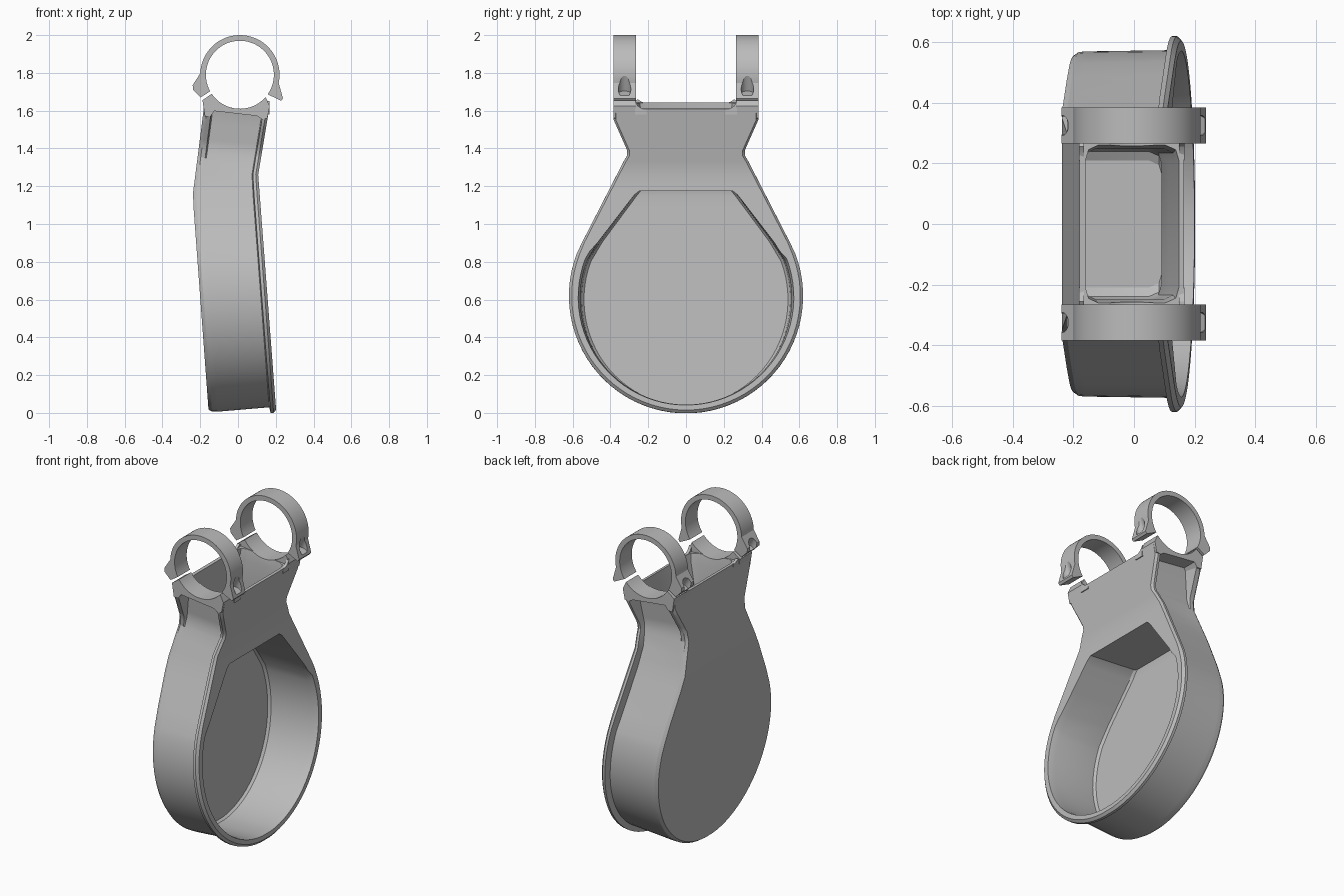
import bpy, bmesh, math
from mathutils import Vector

if "Cube" in bpy.data.objects:
    bpy.data.objects.remove(bpy.data.objects["Cube"])

grey = bpy.data.materials.new("mid grey")
grey.use_nodes = True
grey.diffuse_color = (0.5, 0.5, 0.5, 1)
grey.node_tree.nodes["Principled BSDF"].inputs["Base Color"].default_value = (0.5, 0.5, 0.5, 1)

BACK = [(0, -0.155), (1.15, -0.24), (1.62, -0.18)]      # height, x of the closed side
FRONT = [(0, 0.203), (1.26, 0.107), (1.62, 0.167)]      # height, x of the open side
LEVELS = [0.9, 1.0, 1.08, 1.15, 1.2, 1.26, 1.33, 1.36, 1.39, 1.42, 1.5, 1.55, 1.595, 1.61]
RIM = [(0.85, 0.577), (1.33, 0.33), (1.36, 0.312), (1.39, 0.312), (1.42, 0.325), (1.55, 0.383), (1.61, 0.383)]
SIDE = [(0.85, 0.512), (1.15, 0.362), (1.33, 0.288), (1.39, 0.276), (1.55, 0.29), (1.595, 0.3), (1.61, 0.383)]
PLATE = [(0.85, 0.512), (1.15, 0.362), (1.33, 0.29), (1.39, 0.296), (1.55, 0.383), (1.61, 0.383)]
CENTRE = Vector((0.01, 0, 1.79))


def interp(table, z):
    for (z0, v0), (z1, v1) in zip(table, table[1:]):
        if z <= z1:
            return v0 + (v1 - v0) * max(0, (z - z0) / (z1 - z0))
    return table[-1][1]


def place(y, z, t):
    """Map an outline point at depth t (0 closed side, 1 open side) into the leaning body."""
    z += (1 - t) * (0.04 * z - 0.03)
    a, b = interp(BACK, z), interp(FRONT, z)
    return (a + (b - a) * t, y, z)


def rows(radius, centre, neck, inset=0, levels=LEVELS):
    """Half widths and heights: a round bowl below, a tapering neck above."""
    out = []
    for i in range(25):
        a = math.radians(4 + 107 * i / 24)
        out.append((radius * math.sin(a), centre - radius * math.cos(a)))
    return out + [(interp(neck, z) - inset, z) for z in levels]


def finish(name, bm):
    bmesh.ops.recalc_face_normals(bm, faces=bm.faces)
    me = bpy.data.meshes.new(name)
    bm.to_mesh(me)
    bm.free()
    me.materials.append(grey)
    ob = bpy.data.objects.new(name, me)
    bpy.context.collection.objects.link(ob)
    return ob


def layered(name, layers):
    """Solid lofted across its depth, capped with strips that follow the bend."""
    bm = bmesh.new()
    loops = []
    for t, rs in layers:
        right = [bm.verts.new(place(w, z, t)) for w, z in rs]
        left = [bm.verts.new(place(-w, z, t)) for w, z in rs]
        loops.append(right + left[::-1])
    n = len(loops[0])
    for a, b in zip(loops, loops[1:]):
        for i in range(n):
            j = (i + 1) % n
            bm.faces.new((a[i], a[j], b[j], b[i]))
    for lp in (loops[0], loops[-1]):
        for i in range(n // 2 - 1):
            bm.faces.new((lp[i], lp[i + 1], lp[n - 2 - i], lp[n - 1 - i]))
    return finish(name, bm)


def prism(name, profile, y0, y1):
    """Extrude an x-z profile along y."""
    bm = bmesh.new()
    face = bm.faces.new([bm.verts.new((x, y0, z)) for x, z in profile])
    new = bmesh.ops.extrude_face_region(bm, geom=[face])["geom"]
    verts = [v for v in new if isinstance(v, bmesh.types.BMVert)]
    bmesh.ops.translate(bm, verts=verts, vec=(0, y1 - y0, 0))
    return finish(name, bm)


def rod(name, start, direction, radius, length):
    bm = bmesh.new()
    bmesh.ops.create_cone(bm, cap_ends=True, segments=64, radius1=radius, radius2=radius, depth=length)
    ob = finish(name, bm)
    d = Vector(direction).normalized()
    turn = d.to_track_quat('Z', 'Y').to_matrix().to_4x4()
    turn.translation = Vector(start) + d * length / 2
    ob.data.transform(turn)
    return ob


def cut(target, cutter):
    cutter.hide_render = True
    mod = target.modifiers.new("cut", 'BOOLEAN')
    mod.operation, mod.solver, mod.object = 'DIFFERENCE', 'EXACT', cutter
    bpy.context.view_layer.objects.active = target
    bpy.ops.object.modifier_apply(modifier=mod.name)
    bpy.data.objects.remove(cutter)


def arc(radius, a0, a1, steps):
    angles = [math.radians(a0 + (a1 - a0) * i / steps) for i in range(steps + 1)]
    return [(CENTRE.x + radius * math.cos(a), CENTRE.z + radius * math.sin(a)) for a in angles]


# Housing: closed plate, recessed side wall and projecting front flange
body = layered("housing", [
    (0, rows(0.555, 0.6, PLATE, 0.012)), (0.05, rows(0.568, 0.6, PLATE)), (0.12, rows(0.57, 0.6, PLATE)),
    (0.14, rows(0.57, 0.6, SIDE)), (0.9, rows(0.574, 0.605, SIDE)), (0.915, rows(0.62, 0.62, RIM)),
    (0.96, rows(0.62, 0.62, RIM)), (1, rows(0.605, 0.62, RIM, 0.012))])

# Bowl cavity, open towards the flange
OPENING = [(0.83, 0.515), (0.9, 0.467), (1.13, 0.29), (1.155, 0.27), (1.175, 0.245)]
heights = [0.9, 1.0, 1.08, 1.13, 1.155, 1.175]
cut(body, layered("bowl_cutter", [
    (0.07, rows(0.54, 0.605, OPENING, 0.025, heights)), (0.11, rows(0.553, 0.607, OPENING, 0.012, heights)),
    (0.88, rows(0.56, 0.607, OPENING, 0, heights)), (1.1, rows(0.58, 0.617, OPENING, -0.004, heights))]))


# Pocket in the top of the neck, flaring at its mouth
def pocket_rows(w):
    return [(w - 0.04, 1.22), (w - 0.01, 1.235), (w, 1.26), (w, 1.4), (w, 1.55), (w + 0.012, 1.62), (w + 0.012, 1.75)]


cut(body, layered("pocket_cutter", [
    (0.06, pocket_rows(0.2)), (0.09, pocket_rows(0.235)), (0.18, pocket_rows(0.25)),
    (0.82, pocket_rows(0.25)), (0.92, pocket_rows(0.235)), (0.95, pocket_rows(0.2))]))
cut(body, rod("bore_cutter", (CENTRE.x, -0.6, CENTRE.z), (0, 1, 0), 0.18, 1.2))
parts = [body]

# Clamps: lower saddle on the neck and split ring cap with screw ears
saddle = arc(0.18, 214, 319, 20) + [(0.168, 1.625), (0.155, 1.56), (0.125, 1.555), (0.1, 1.572),
                                    (-0.125, 1.598), (-0.145, 1.57), (-0.175, 1.57), (-0.188, 1.655)]
cap = (arc(0.18, 209, -35, 48) + [(0.228, 1.652), (0.238, 1.665)]
       + arc(0.21, -12, 178, 40) + [(-0.24, 1.735), (-0.238, 1.71), (-0.198, 1.67)])
for side, y in (("right", -0.325), ("left", 0.325)):
    parts.append(prism(side + "_saddle", saddle, y - 0.06, y + 0.06))
    ring = prism(side + "_ring_cap", cap, y - 0.06, y + 0.06)
    cut(ring, rod("screw_cutter", (-0.212, y, 1.7), (-0.53, 0, 0.85), 0.033, 0.12))
    cut(ring, rod("screw_cutter", (0.212, y, 1.69), (0.42, 0, 0.9), 0.033, 0.12))
    parts.append(ring)

# Gussets rounding the wall tops up into the saddles
for label, x0, x1, z in (("front", 0.148, 0.166, 1.6), ("back", -0.182, -0.165, 1.635)):
    for side, s in (("right", -1), ("left", 1)):
        bm = bmesh.new()
        outline = [(0.27, z - 0.02), (0.21, z - 0.02), (0.21, z + 0.004), (0.235, z + 0.012), (0.255, z + 0.025), (0.27, 1.65)]
        face = bm.faces.new([bm.verts.new((x0, s * y, h)) for y, h in outline])
        new = bmesh.ops.extrude_face_region(bm, geom=[face])["geom"]
        bmesh.ops.translate(bm, verts=[v for v in new if isinstance(v, bmesh.types.BMVert)], vec=(x1 - x0, 0, 0))
        parts.append(finish(f"{label}_{side}_gusset", bm))

# Smooth curved faces, keep edges sharp
bpy.ops.object.select_all(action='DESELECT')
for ob in parts:
    ob.select_set(True)
bpy.context.view_layer.objects.active = body
bpy.ops.object.shade_smooth_by_angle(angle=math.radians(25))
